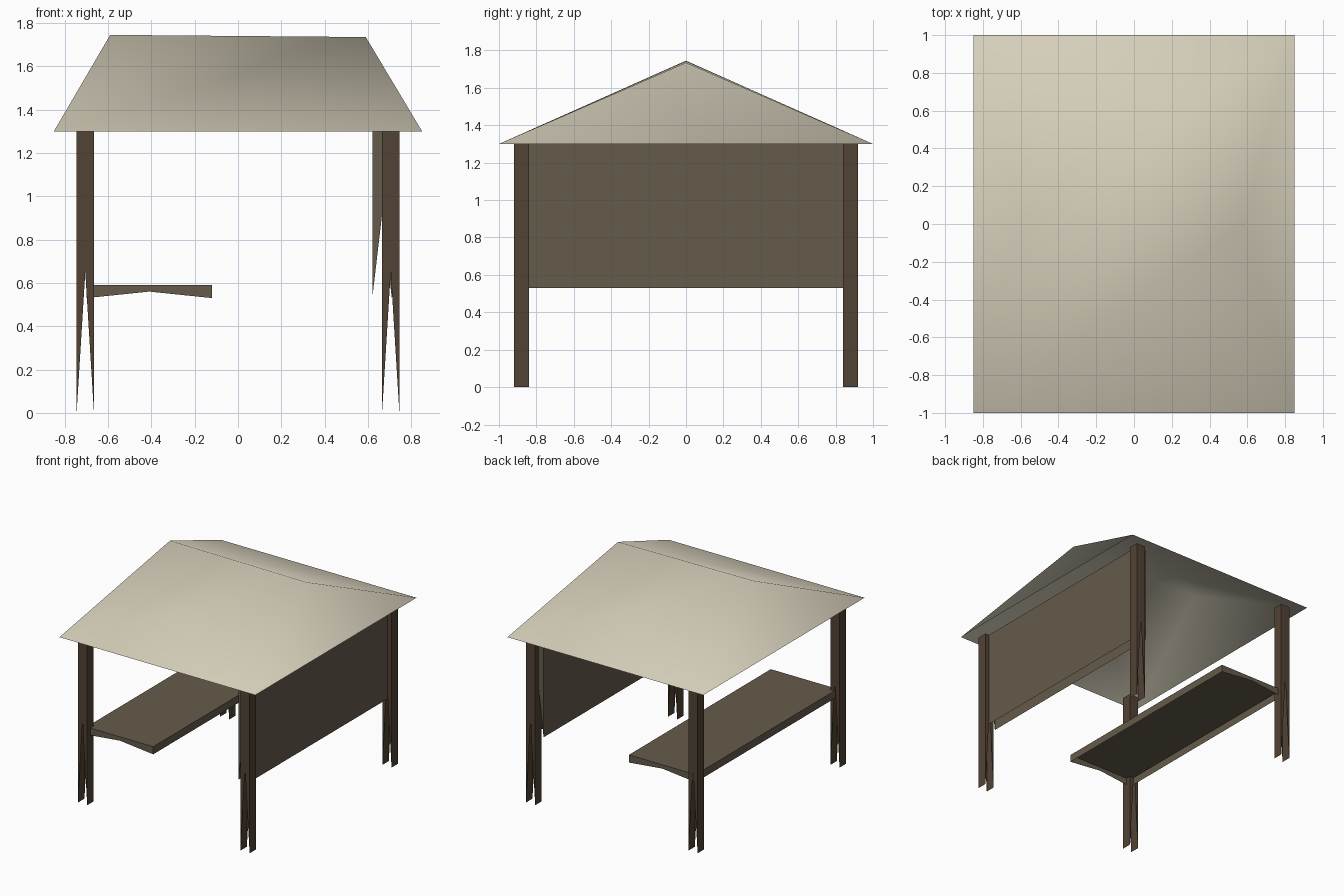
import bpy, bmesh

if "Cube" in bpy.data.objects:
    bpy.data.objects.remove(bpy.data.objects["Cube"])


def material(name, color):
    m = bpy.data.materials.new(name)
    m.diffuse_color = (*color, 1)
    m.use_nodes = True
    m.node_tree.nodes["Principled BSDF"].inputs["Base Color"].default_value = m.diffuse_color
    return m


WOOD = material("dark_wood", (0.085, 0.055, 0.035))
BOARD = material("board", (0.13, 0.105, 0.07))
CANVAS = material("canvas", (0.68, 0.63, 0.50))


def make_object(name, verts, faces, mat):
    bm = bmesh.new()
    vs = [bm.verts.new(v) for v in verts]
    for f in faces:
        bm.faces.new([vs[i] for i in f])
    mesh = bpy.data.meshes.new(name)
    bm.to_mesh(mesh)
    bm.free()
    mesh.materials.append(mat)
    ob = bpy.data.objects.new(name, mesh)
    bpy.context.collection.objects.link(ob)
    return ob


# Open-bottomed box whose y ends are notched up to their centre
def notched_box(name, x, y, z, mat):
    verts = [(a, b, c) for c in z for b in y for a in x]
    xm, zm = sum(x) / 2, sum(z) / 2
    verts += [(xm, y[0], zm), (xm, y[1], zm)]
    faces = [(4, 5, 7, 6),                            # top
             (0, 4, 6, 2), (1, 3, 7, 5),              # long sides
             (0, 8, 4), (4, 8, 5), (5, 8, 1),         # front end
             (2, 6, 9), (6, 7, 9), (7, 3, 9)]         # back end
    return make_object(name, verts, faces, mat)


# Four legs
for sx, side in ((-1, "left"), (1, "right")):
    for sy, end in ((-1, "front"), (1, "back")):
        xs = sorted((sx * 0.665, sx * 0.745))
        ys = sorted((sy * 0.84, sy * 0.92))
        notched_box(f"{end}_{side}_leg", xs, ys, (0, 1.3), WOOD)

# Counter shelf and side wall panel
notched_box("counter", (-0.70, -0.12), (-0.88, 0.88), (0.53, 0.59), BOARD)
notched_box("side_panel", (0.62, 0.71), (-0.88, 0.88), (0.53, 1.3), BOARD)

# Hipped roof shell, open underneath
roof = make_object(
    "roof",
    [(-0.85, -1, 1.3), (0.85, -1, 1.3), (0.85, 1, 1.3), (-0.85, 1, 1.3),
     (-0.59, 0, 1.745), (0.59, 0, 1.735)],
    [(0, 1, 5, 4), (2, 3, 4, 5), (1, 2, 5), (3, 0, 4)], CANVAS)
for p in roof.data.polygons:
    p.use_smooth = True
